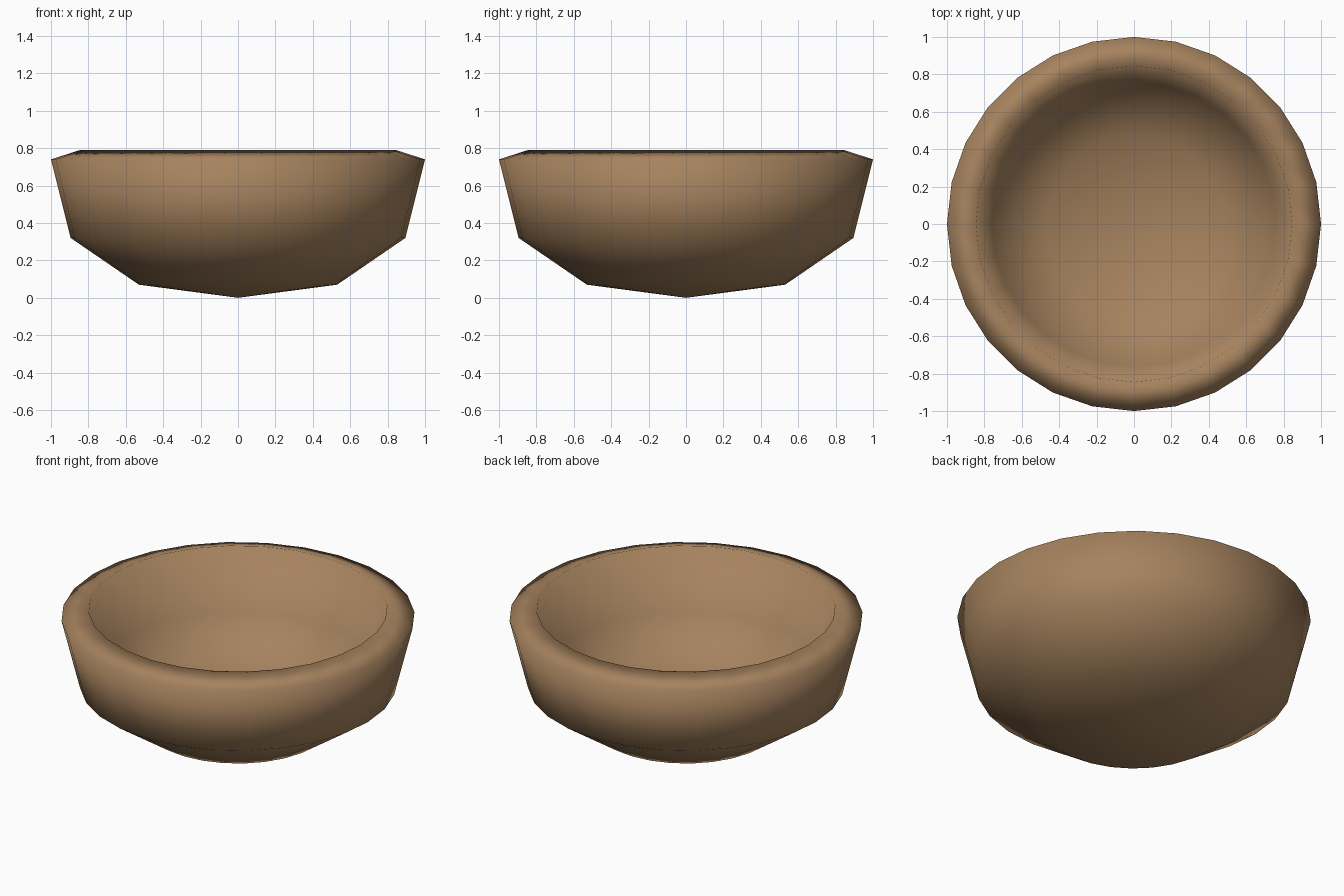
import bpy
import bmesh
import math

SIDES = 28

default_cube = bpy.data.objects.get("Cube")
if default_cube:
    bpy.data.objects.remove(default_cube, do_unlink=True)


def make_material(name, color):
    mat = bpy.data.materials.new(name)
    mat.use_nodes = True
    mat.diffuse_color = color
    bsdf = next(n for n in mat.node_tree.nodes if n.type == 'BSDF_PRINCIPLED')
    bsdf.inputs["Base Color"].default_value = color
    return mat


def lathe(name, profile, mat):
    """Spin a closed (radius, height) profile around the z axis."""
    bm = bmesh.new()
    verts = [bm.verts.new((r, 0, z)) for r, z in profile]
    edges = [bm.edges.new(pair) for pair in zip(verts, verts[1:])]
    bmesh.ops.spin(bm, geom=verts + edges, cent=(0, 0, 0), axis=(0, 0, 1),
                   angle=math.tau, steps=SIDES)
    bmesh.ops.remove_doubles(bm, verts=bm.verts[:], dist=0.0005)
    bmesh.ops.recalc_face_normals(bm, faces=bm.faces[:])
    for face in bm.faces:
        face.smooth = True
    mesh = bpy.data.meshes.new(name)
    bm.to_mesh(mesh)
    bm.free()
    mesh.materials.append(mat)
    obj = bpy.data.objects.new(name, mesh)
    bpy.context.collection.objects.link(obj)
    return obj


# Outer wall from the base point up to the rim
outer = [(0, 0), (0.53, 0.07), (0.895, 0.32), (1.0, 0.74)]
# Sloped rim, then the inner wall down to the floor
inner = [(0.845, 0.79), (0.76, 0.415), (0.475, 0.22), (0, 0.16)]

wood = make_material("warm brown wood", (0.38, 0.225, 0.112, 1))
lathe("bowl", outer + inner, wood)
